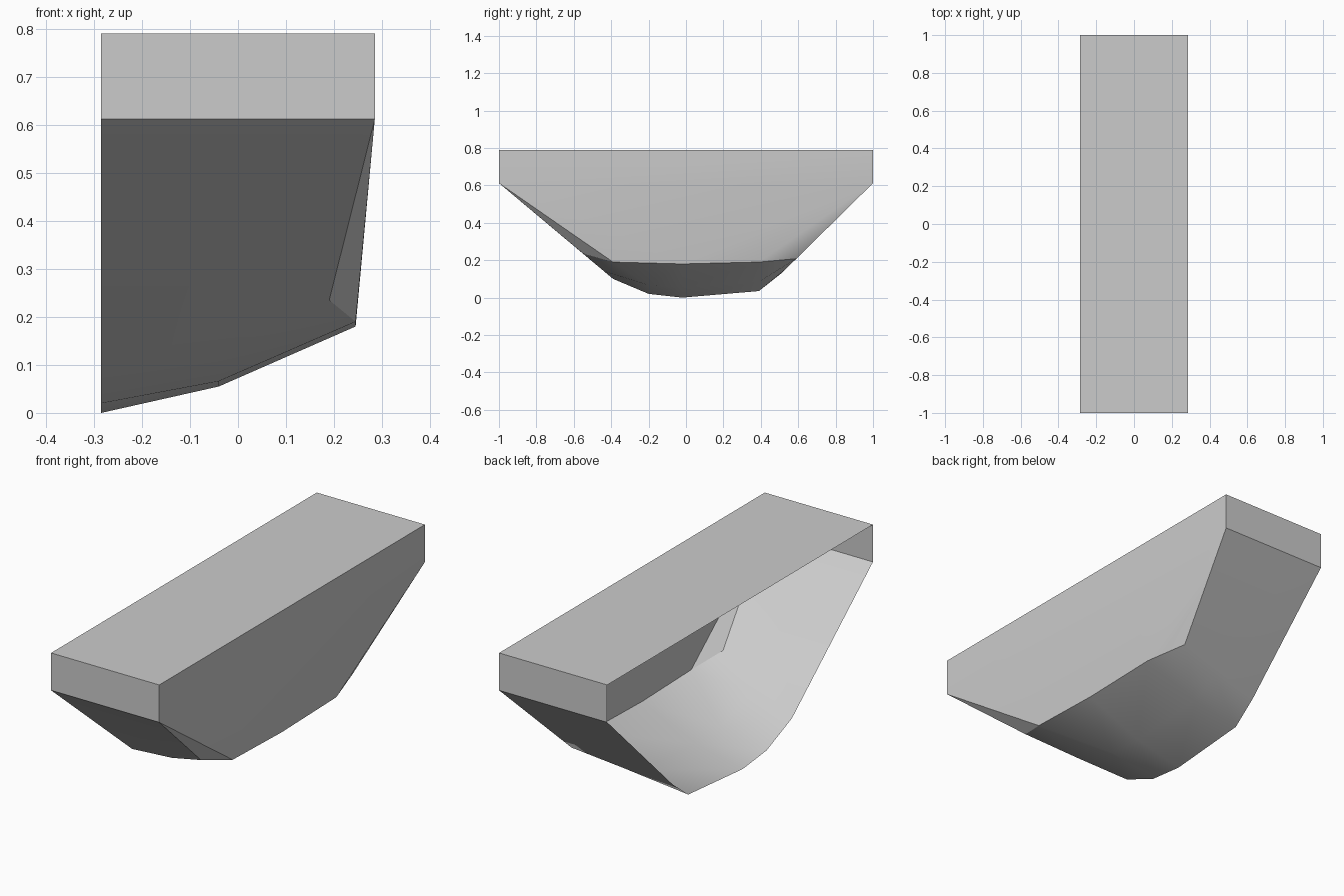
import bpy, bmesh, math

cube = bpy.data.objects.get("Cube")
if cube:
    bpy.data.objects.remove(cube, do_unlink=True)

# Single plain grey
grey = bpy.data.materials.new("plain_grey")
grey.use_nodes = True
colour = (0.6, 0.6, 0.6, 1)
grey.diffuse_color = colour
grey.node_tree.nodes["Principled BSDF"].inputs["Base Color"].default_value = colour

INNER, OUTER, TOP, RIM = -0.285, 0.285, 0.79, 0.612

bm = bmesh.new()


def line(points):
    return [bm.verts.new(p) for p in points]


def face(*verts):
    bm.faces.new(verts)


# Lengthwise lines of the belly, front to back
keel = line((INNER, y, z) for y, z in
            [(-0.39, 0.10), (-0.2, 0.02), (-0.02, 0), (0.39, 0.035), (0.51, 0.13)])
middle = line((-0.04, y, z) for y, z in
              [(-0.44, 0.142), (-0.2, 0.066), (-0.02, 0.055), (0.39, 0.085), (0.53, 0.15)])
chine = line([(0.19, -0.55, 0.235), (0.245, -0.39, 0.19), (0.245, -0.02, 0.18),
              (0.245, 0.39, 0.19), (0.19, 0.59, 0.208)])

# Rim and top slab corners: front inner, front outer, back outer, back inner
corners = [(INNER, -1), (OUTER, -1), (OUTER, 1), (INNER, 1)]
rim = line((x, y, RIM) for x, y in corners)
top = line((x, y, TOP) for x, y in corners)

# Belly strips, triangulated along the creases
for a, b in ((keel, middle), (middle, chine)):
    for i in range(4):
        face(a[i], b[i], b[i + 1])
        face(a[i], b[i + 1], a[i + 1])

# Sloping ends
face(rim[0], rim[1], chine[0], middle[0], keel[0])
face(rim[2], rim[3], keel[4], middle[4], chine[4])

# Outer side, fanned to the rim corners
face(rim[1], chine[1], chine[0])
face(rim[1], chine[2], chine[1])
face(rim[1], rim[2], chine[2])
face(rim[2], chine[3], chine[2])
face(rim[2], chine[4], chine[3])

# Upright band on three sides and flat top; the inner side stays open
for i in range(3):
    face(rim[i], rim[i + 1], top[i + 1], top[i])
face(*top)

bmesh.ops.recalc_face_normals(bm, faces=bm.faces)
top_face = max(bm.faces, key=lambda f: f.calc_center_median().z)
if top_face.normal.z < 0:
    bmesh.ops.reverse_faces(bm, faces=bm.faces)

mesh = bpy.data.meshes.new("half_hull_shell")
bm.to_mesh(mesh)
bm.free()
mesh.materials.append(grey)
shell = bpy.data.objects.new("half_hull_shell", mesh)
bpy.context.collection.objects.link(shell)

bpy.ops.object.select_all(action="DESELECT")
shell.select_set(True)
bpy.context.view_layer.objects.active = shell
bpy.ops.object.shade_smooth_by_angle(angle=math.radians(30))
